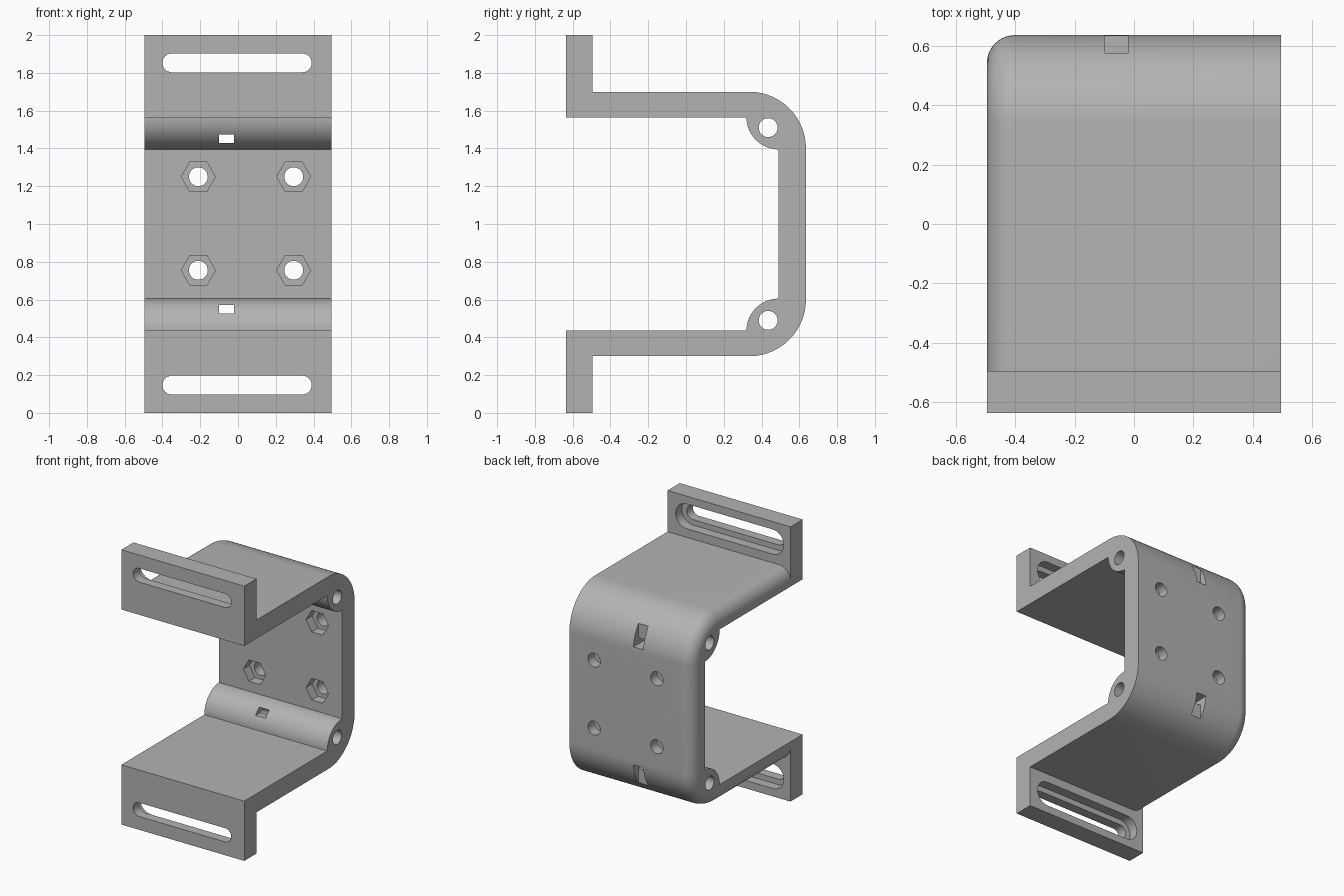
import bpy, bmesh, math
from mathutils import Vector

cube = bpy.data.objects.get("Cube")
if cube:
    bpy.data.objects.remove(cube, do_unlink=True)

grey = bpy.data.materials.new("plain grey")
grey.use_nodes = True
colour = (0.45, 0.45, 0.45, 1)
grey.diffuse_color = colour
grey.node_tree.nodes["Principled BSDF"].inputs["Base Color"].default_value = colour

W = 0.495          # half width
D = 0.635          # half depth
INNER = 0.49       # inner face of the back wall
MID = 1.0          # mirror height


def arc(cu, cv, r, a0, a1, n):
    return [(cu + r * math.cos(math.radians(a0 + (a1 - a0) * i / n)),
             cv + r * math.sin(math.radians(a0 + (a1 - a0) * i / n)))
            for i in range(n + 1)]


def slot(cx, cz, half, r):
    return arc(cx + half, cz, r, -90, 90, 16) + arc(cx - half, cz, r, 90, 270, 16)


def prism(name, outline, axis, lo, hi, round_rim=False):
    """Extrude an outline: (y, z) along x, or (x, z) along y."""
    bm = bmesh.new()
    place = (lambda u, v, t: (t, u, v)) if axis == "x" else (lambda u, v, t: (u, t, v))
    a = [bm.verts.new(place(u, v, lo)) for u, v in outline]
    b = [bm.verts.new(place(u, v, hi)) for u, v in outline]
    bm.faces.new(a)
    bm.faces.new(b[::-1])
    for i in range(len(a)):
        j = (i + 1) % len(a)
        bm.faces.new((a[j], a[i], b[i], b[j]))
    bmesh.ops.recalc_face_normals(bm, faces=bm.faces[:])
    if round_rim:
        front = min(u for u, v in outline) + 0.001
        rim = [e for e in bm.edges
               if all(v.co.x < lo + 0.001 for v in e.verts)
               and max(v.co.y for v in e.verts) > front]
        bmesh.ops.bevel(bm, geom=rim, offset=0.095, offset_type='OFFSET',
                        segments=10, profile=0.5, affect='EDGES')
    mesh = bpy.data.meshes.new(name)
    bm.to_mesh(mesh)
    bm.free()
    ob = bpy.data.objects.new(name, mesh)
    bpy.context.collection.objects.link(ob)
    mesh.materials.append(grey)
    return ob


def box(u0, u1, v0, v1):
    return [(u0, v0), (u1, v0), (u1, v1), (u0, v1)]


def flip(outline):
    return [(u, 2 * MID - v) for u, v in outline]


def combine(target, tool, operation):
    bpy.context.view_layer.objects.active = target
    mod = target.modifiers.new("combine", 'BOOLEAN')
    mod.operation = operation
    mod.solver = 'EXACT'
    mod.object = tool
    bpy.ops.object.modifier_apply(modifier=mod.name)
    bpy.data.objects.remove(tool, do_unlink=True)


# Rounded outer body, with one softened side rim
outer = ([(-0.56, 0.30)] + arc(0.335, 0.60, 0.30, -90, 0, 24)
         + arc(0.335, 1.40, 0.30, 0, 90, 24) + [(-0.56, 1.70)])
bracket = prism("bracket", outer, "x", -W, W, round_rim=True)

# Mounting flanges
top_flange = box(-D, -0.495, 1.5, 2.0)
for outline in (top_flange, flip(top_flange)):
    combine(bracket, prism("flange", outline, "x", -W, W), 'UNION')

# Inner channel, leaving the quarter-round corner bosses
upper = arc(INNER, 1.565, 0.17, 270, 180, 20)
channel = [(-1, 0.435)] + flip(upper)[::-1] + upper + [(-1, 1.565)]
combine(bracket, prism("channel", channel, "x", -1, 1), 'DIFFERENCE')

# Bolt holes with hexagonal nut pockets
for x in (-0.21, 0.295):
    for z in (0.755, 1.25):
        combine(bracket, prism("bolt_hole", arc(x, z, 0.05, 0, 348.75, 31), "y", 0.3, 0.8),
                'DIFFERENCE')
        combine(bracket, prism("nut_pocket", arc(x, z, 0.09, 0, 300, 5), "y", 0.4, 0.56),
                'DIFFERENCE')

# Upper and lower features are mirrored
for side in (lambda o: o, flip):
    cuts = [
        ("pin_hole", arc(0.435, 1.51, 0.05, 0, 348.75, 31), "x", -1, 1),
        ("tie_passage", box(-0.10, -0.02, 1.43, 1.475), "y", 0.2, 0.8),
        ("tie_notch", box(-0.10, -0.02, 1.43, 1.65), "y", 0.575, 0.8),
        ("flange_slot", slot(-0.005, 1.853, 0.345, 0.05), "y", -0.8, -0.3),
        ("flange_recess", slot(-0.005, 1.853, 0.345, 0.09), "y", -0.565, -0.3),
    ]
    for name, outline, axis, lo, hi in cuts:
        combine(bracket, prism(name, side(outline), axis, lo, hi), 'DIFFERENCE')

# Smooth curves, crisp corners
bpy.ops.object.select_all(action='DESELECT')
bracket.select_set(True)
bpy.context.view_layer.objects.active = bracket
bpy.ops.object.shade_smooth_by_angle(angle=math.radians(30))
